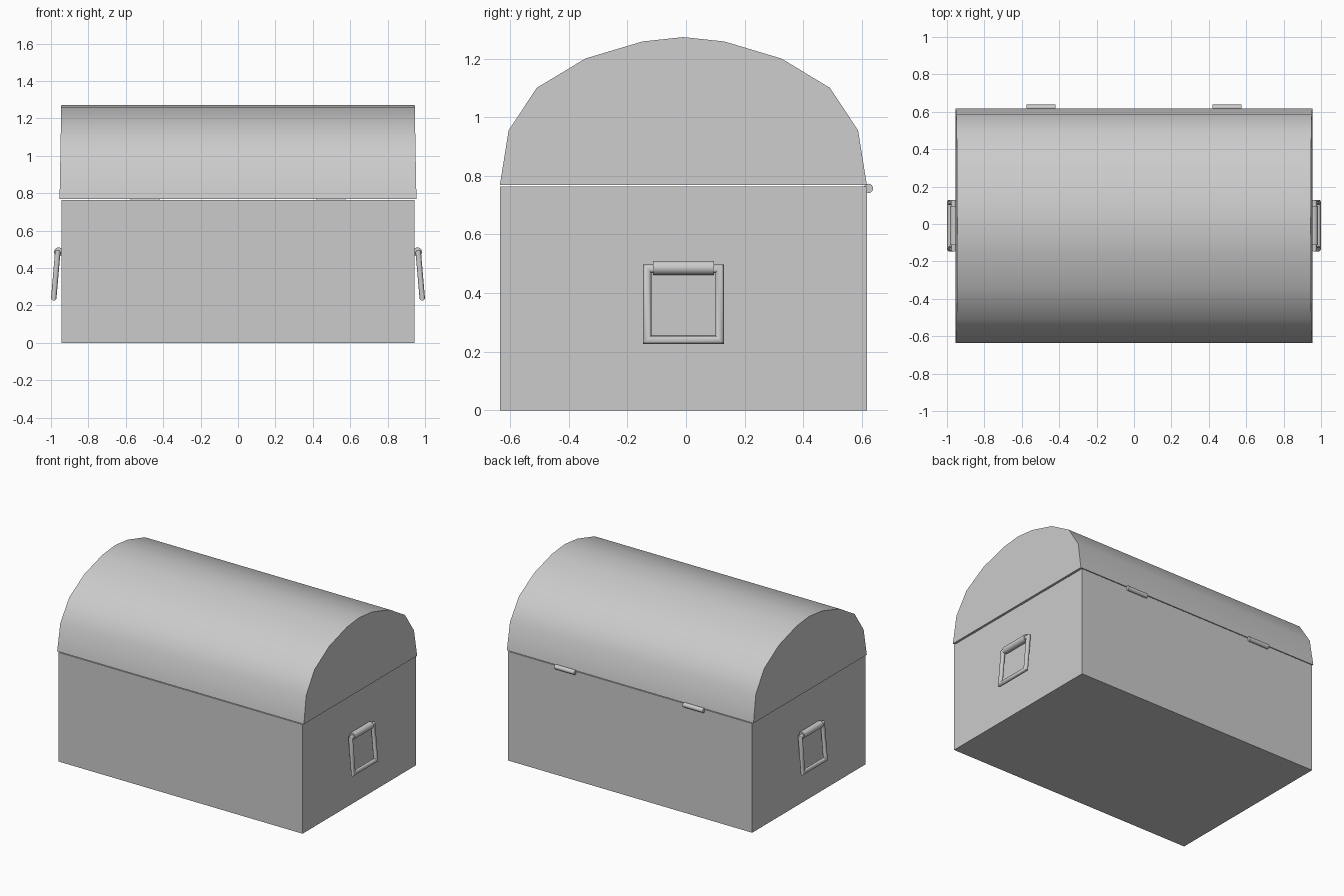
import bpy, bmesh, math
from mathutils import Vector, Matrix

if "Cube" in bpy.data.objects:
    bpy.data.objects.remove(bpy.data.objects["Cube"], do_unlink=True)

CY = -0.009          # depth centre of the chest
HALF_D = 0.626       # half depth

grey = bpy.data.materials.new("plain_grey")
grey.use_nodes = True
COLOUR = (0.6, 0.6, 0.6, 1)
grey.diffuse_color = COLOUR
grey.node_tree.nodes["Principled BSDF"].inputs["Base Color"].default_value = COLOUR


def finish(name, bm, angle=40):
    bmesh.ops.recalc_face_normals(bm, faces=bm.faces)
    mesh = bpy.data.meshes.new(name)
    bm.to_mesh(mesh)
    bm.free()
    mesh.materials.append(grey)
    obj = bpy.data.objects.new(name, mesh)
    bpy.context.collection.objects.link(obj)
    bpy.ops.object.select_all(action='DESELECT')
    obj.select_set(True)
    bpy.context.view_layer.objects.active = obj
    bpy.ops.object.shade_smooth_by_angle(angle=math.radians(angle))
    return obj


def rod(name, axis, centre, radius, length):
    """Round bar lying along the x or y axis."""
    bm = bmesh.new()
    bmesh.ops.create_cone(bm, cap_ends=True, segments=16, radius1=radius,
                          radius2=radius, depth=length)
    turn = Matrix.Rotation(math.pi / 2, 4, 'Y' if axis == 'x' else 'X')
    bmesh.ops.transform(bm, matrix=Matrix.Translation(centre) @ turn, verts=bm.verts)
    return finish(name, bm)


# Box body
bm = bmesh.new()
bmesh.ops.create_cube(bm, size=1)
bmesh.ops.scale(bm, vec=(1.888, 2 * HALF_D, 0.763), verts=bm.verts)
bmesh.ops.translate(bm, vec=(0, CY, 0.3815), verts=bm.verts)
finish("chest_body", bm)

# Domed lid: half profile mirrored, ends leaning slightly inwards
half = [(HALF_D, 0.768), (0.596, 0.955), (0.5, 1.1), (0.334, 1.2), (0.14, 1.258)]
profile = [(-y, z) for y, z in half] + [(0, 1.273)] + half[::-1]
bm = bmesh.new()
ends = []
for side in (-1, 1):
    ends.append([bm.verts.new((side * (0.954 - 0.018 * (z - 0.768)), CY + y, z))
                 for y, z in profile])
    bm.faces.new(ends[-1])
n = len(profile)
for i in range(n):
    j = (i + 1) % n
    bm.faces.new((ends[0][i], ends[0][j], ends[1][j], ends[1][i]))
finish("domed_lid", bm)

# Hinge barrels on the back
for label, side in (("left", 1), ("right", -1)):
    rod("hinge_" + label, 'x', (side * 0.497, 0.622, 0.757), 0.016, 0.156)

# Side handles: a mount bar and a square mitred ring hanging outwards
for label, side in (("left", 1), ("right", -1)):
    rod("handle_mount_" + label, 'y', (side * 0.96, CY, 0.486), 0.024, 0.208)
    top, low = Vector((side * 0.964, CY, 0.483)), Vector((side * 0.985, CY, 0.24))
    down = (low - top).normalized()
    across = Vector((0, 1, 0))
    normal = across.cross(down)
    bm = bmesh.new()
    rings = []
    for base, v, u in ((top, -1, -1), (top, -1, 1), (low, 1, 1), (low, 1, -1)):
        corner = base + across * u * 0.124
        out = across * u + down * v
        angles = [math.tau * k / 12 for k in range(12)]
        rings.append([bm.verts.new(corner + 0.0145 * (out * math.cos(a) + normal * math.sin(a)))
                      for a in angles])
    for r in range(4):
        a, b = rings[r], rings[(r + 1) % 4]
        for k in range(12):
            m = (k + 1) % 12
            bm.faces.new((a[k], a[m], b[m], b[k]))
    finish("handle_ring_" + label, bm)
